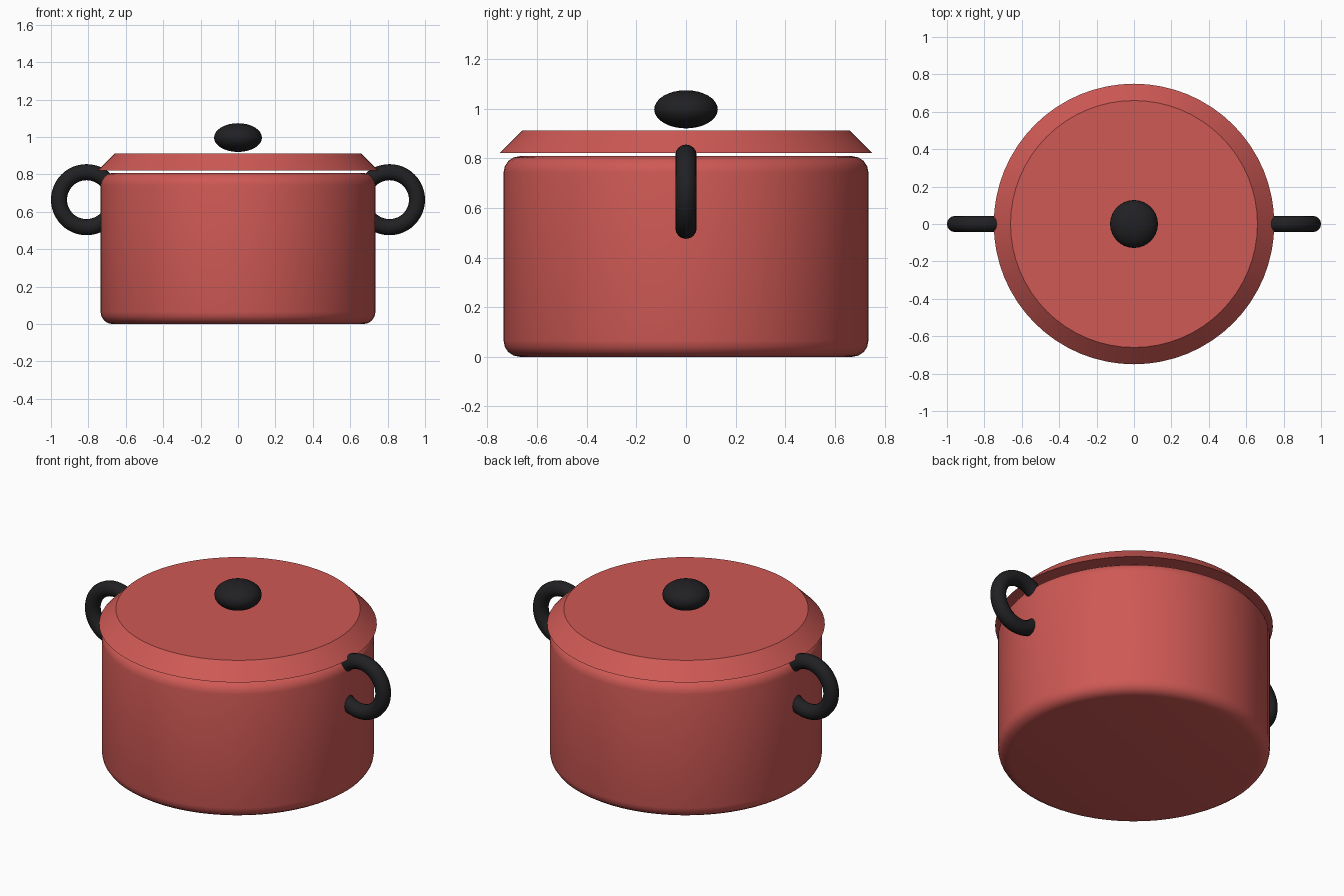
import bpy
import math

if "Cube" in bpy.data.objects:
    bpy.data.objects.remove(bpy.data.objects["Cube"])


def material(name, rgb):
    m = bpy.data.materials.new(name)
    m.diffuse_color = (*rgb, 1)
    m.use_nodes = True
    m.node_tree.nodes["Principled BSDF"].inputs["Base Color"].default_value = m.diffuse_color
    return m


RED = material("red_enamel", (0.62, 0.10, 0.09))
BLACK = material("black_plastic", (0.015, 0.015, 0.017))


def finish(name, mat, angle=40):
    ob = bpy.context.object
    ob.name = name
    ob.data.materials.append(mat)
    bpy.ops.object.shade_smooth_by_angle(angle=math.radians(angle))
    return ob


# Pot body: cylinder with rounded top and bottom rims
bpy.ops.mesh.primitive_cylinder_add(vertices=64, radius=0.735, depth=0.808,
                                    location=(0, 0, 0.404))
body = bpy.context.object
bevel = body.modifiers.new("rounded_rims", 'BEVEL')
bevel.width = 0.065
bevel.segments = 4
bevel.limit_method = 'ANGLE'
bpy.ops.object.modifier_apply(modifier=bevel.name)
finish("pot_body", RED)

# Lid: shallow tapered disc hovering just above the rim
bpy.ops.mesh.primitive_cone_add(vertices=64, radius1=0.75, radius2=0.66,
                                depth=0.09, location=(0, 0, 0.867))
finish("lid", RED, 30)

# Knob: flattened ball
bpy.ops.mesh.primitive_uv_sphere_add(segments=32, ring_count=16, radius=0.128,
                                     location=(0, 0, 0.997))
bpy.context.object.scale.z = 0.6
bpy.ops.object.transform_apply(location=False, rotation=False, scale=True)
finish("lid_knob", BLACK)

# Side handles: upright rings sunk into the wall
for side, sx in (("left", -1), ("right", 1)):
    bpy.ops.mesh.primitive_torus_add(major_radius=0.147, minor_radius=0.043,
                                     major_segments=48, minor_segments=16,
                                     location=(sx * 0.81, 0, 0.665),
                                     rotation=(math.pi / 2, 0, 0))
    finish(side + "_handle", BLACK)
